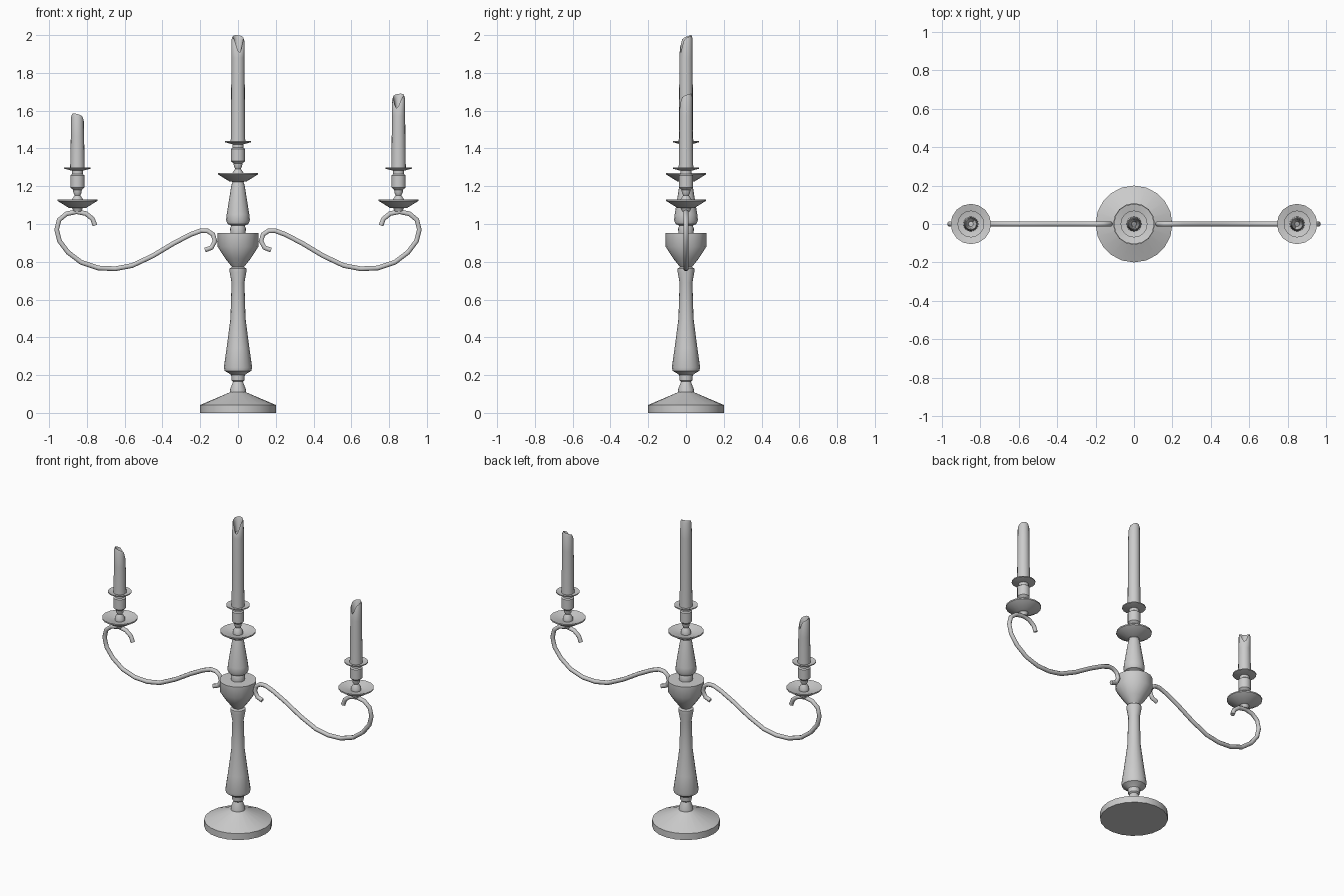
import bpy, bmesh, math

if "Cube" in bpy.data.objects:
    bpy.data.objects.remove(bpy.data.objects["Cube"])


def finish(name, bm, angle=35):
    bmesh.ops.recalc_face_normals(bm, faces=bm.faces)
    me = bpy.data.meshes.new(name)
    bm.to_mesh(me)
    bm.free()
    ob = bpy.data.objects.new(name, me)
    bpy.context.collection.objects.link(ob)
    bpy.ops.object.select_all(action='DESELECT')
    bpy.context.view_layer.objects.active = ob
    ob.select_set(True)
    bpy.ops.object.shade_smooth_by_angle(angle=math.radians(angle))
    return ob


def loft(bm, rings):
    loops = [[bm.verts.new(p) for p in r] for r in rings]
    n = len(loops[0])
    for a, b in zip(loops, loops[1:]):
        for i in range(n):
            j = (i + 1) % n
            bm.faces.new((a[i], a[j], b[j], b[i]))
    bm.faces.new(loops[0])
    bm.faces.new(loops[-1])


def circle(x, r, z, n):
    return [(x + r * math.cos(2 * math.pi * i / n), r * math.sin(2 * math.pi * i / n), z)
            for i in range(n)]


def turned(name, profile, x=0, dz=0, n=16):
    bm = bmesh.new()
    loft(bm, [circle(x, r, z + dz, n) for r, z in profile])
    return finish(name, bm)


def candle(name, x, z0, top, notch, depth):
    # wavy rim with a melted notch, hollow pool inside
    bm = bmesh.new()
    n = 16
    h = top - z0

    def ring(r, f):
        out = []
        for i in range(n):
            a = 2 * math.pi * i / n
            d = math.cos(a - notch)
            drop = depth * max(0, d) ** 4 + 0.012 * (1 + d)
            out.append((x + r * math.cos(a), r * math.sin(a), f(drop)))
        return out

    rings = [ring(0.039, lambda d: z0), ring(0.038, lambda d: z0 + 0.03),
             ring(0.036, lambda d: z0 + h * 0.45), ring(0.035, lambda d: top - 0.12),
             ring(0.034, lambda d: top - 0.015 - d), ring(0.029, lambda d: top - d),
             ring(0.022, lambda d: top - 0.02 - d), ring(0.013, lambda d: top - 0.09 - d * 0.2)]
    loft(bm, rings)
    return finish(name, bm, 50)


# base
turned("base", [(0.2, 0), (0.2, 0.042), (0.05, 0.106), (0.042, 0.11)], n=20)

# turned lower stem
turned("lower_stem", [(0.043, 0.105), (0.043, 0.122), (0.026, 0.165), (0.034, 0.172), (0.036, 0.2),
                      (0.045, 0.208), (0.07, 0.222), (0.075, 0.24), (0.06, 0.345), (0.04, 0.5),
                      (0.034, 0.69), (0.044, 0.745), (0.044, 0.765), (0.032, 0.772), (0.036, 0.785)])

# cup that carries the arms
turned("arm_cup", [(0.03, 0.77), (0.042, 0.785), (0.066, 0.815), (0.108, 0.88), (0.109, 0.952),
                   (0.05, 0.952)])

# upper stem
turned("upper_stem", [(0.04, 0.95), (0.042, 0.975), (0.036, 0.992), (0.055, 1.0), (0.063, 1.02),
                      (0.06, 1.05), (0.036, 1.2), (0.03, 1.222), (0.035, 1.235)])

# drip dish, socket, collar and candle on each of three places
dish = [(0.045, 1.225), (0.105, 1.262), (0.105, 1.27), (0.04, 1.255), (0.025, 1.25)]
socket = [(0.03, 1.25), (0.03, 1.27), (0.015, 1.292), (0.022, 1.305), (0.023, 1.32), (0.037, 1.333),
          (0.037, 1.398), (0.029, 1.404), (0.029, 1.425)]
collar = [(0.029, 1.422), (0.07, 1.433), (0.07, 1.439), (0.04, 1.432)]
for tag, x, dz, top, notch, depth in (("centre", 0, 0, 2.0, -75, 0.07),
                                      ("right", 0.85, -0.14, 1.69, -110, 0.055),
                                      ("left", -0.85, -0.14, 1.585, 50, 0.055)):
    turned("dish_" + tag, dish, x, dz)
    turned("socket_" + tag, socket, x, dz)
    turned("collar_" + tag, collar, x, dz)
    candle("candle_" + tag, x, 1.43 + dz, top, math.radians(notch), depth)

# scrolled arms, mirrored left and right
path = [(0.175, 0.862), (0.14, 0.875), (0.122, 0.91), (0.133, 0.945), (0.16, 0.963), (0.195, 0.965),
        (0.25, 0.945), (0.34, 0.898), (0.45, 0.832), (0.56, 0.78), (0.65, 0.763), (0.74, 0.767),
        (0.83, 0.797), (0.9, 0.85), (0.945, 0.91), (0.96, 0.97), (0.947, 1.022), (0.908, 1.054),
        (0.855, 1.065), (0.805, 1.055), (0.77, 1.027), (0.757, 0.992)]
for tag, s in (("right", 1), ("left", -1)):
    bm = bmesh.new()
    rings = []
    for i, (px, pz) in enumerate(path):
        a, b = path[max(i - 1, 0)], path[min(i + 1, len(path) - 1)]
        tx, tz = b[0] - a[0], b[1] - a[1]
        m = math.hypot(tx, tz)
        nx, nz = -tz / m, tx / m
        ring = []
        for k in range(8):
            t = 2 * math.pi * (k + 0.5) / 8
            u, v = 0.0135 * math.cos(t), 0.0135 * math.sin(t)
            ring.append((s * (px + nx * u), v, pz + nz * u))
        rings.append(ring)
    loft(bm, rings)
    finish("arm_" + tag, bm, 50)

# short pegs joining the dishes to the arms
for tag, x in (("right", 0.85), ("left", -0.85)):
    turned("peg_" + tag, [(0.02, 1.065), (0.03, 1.088)], x, n=12)
